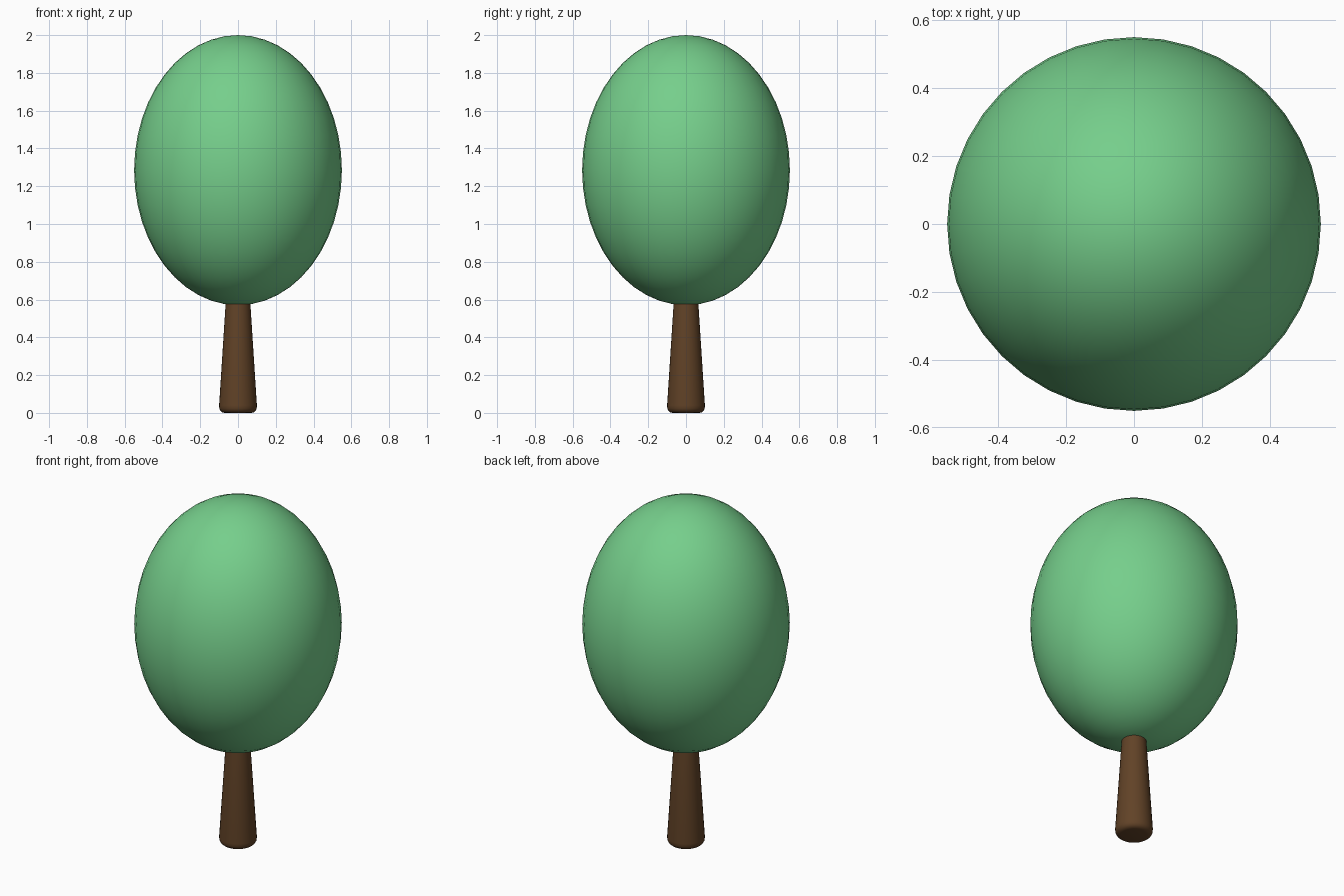
import bpy, bmesh
from math import cos, sin, pi, radians

if "Cube" in bpy.data.objects:
    bpy.data.objects.remove(bpy.data.objects["Cube"])


def material(name, rgb):
    mat = bpy.data.materials.new(name)
    mat.diffuse_color = (*rgb, 1.0)
    mat.use_nodes = True
    mat.node_tree.nodes["Principled BSDF"].inputs["Base Color"].default_value = mat.diffuse_color
    return mat


def lathe(name, profile, sides, mat, angle):
    """Revolve (radius, z) points, ordered bottom to top, around the z axis."""
    bm = bmesh.new()
    rings = []
    for r, z in profile:
        if r < 1e-5:
            rings.append([bm.verts.new((0, 0, z))] * sides)
        else:
            rings.append([bm.verts.new((r * cos(2 * pi * i / sides),
                                        r * sin(2 * pi * i / sides), z))
                          for i in range(sides)])
    for low, high in zip(rings, rings[1:]):
        for i in range(sides):
            j = (i + 1) % sides
            bm.faces.new(dict.fromkeys((low[i], low[j], high[j], high[i])))
    if profile[0][0] > 1e-5:
        bm.faces.new(rings[0][::-1])
    if profile[-1][0] > 1e-5:
        bm.faces.new(rings[-1])
    bmesh.ops.recalc_face_normals(bm, faces=bm.faces)
    mesh = bpy.data.meshes.new(name)
    bm.to_mesh(mesh)
    bm.free()
    mesh.materials.append(mat)
    obj = bpy.data.objects.new(name, mesh)
    bpy.context.collection.objects.link(obj)
    bpy.ops.object.select_all(action='DESELECT')
    obj.select_set(True)
    bpy.context.view_layer.objects.active = obj
    bpy.ops.object.shade_smooth_by_angle(angle=radians(angle))
    return obj


leaf_green = material("leaf_green", (0.18, 0.62, 0.26))
bark_brown = material("bark_brown", (0.12, 0.055, 0.02))

# Tapered trunk with a rounded foot, running up into the crown
trunk_profile = [(0.07, 0.0), (0.083, 0.003), (0.093, 0.011),
                 (0.099, 0.023), (0.1, 0.04), (0.066, 0.57), (0.063, 0.62)]
lathe("trunk", trunk_profile, 32, bark_brown, 40)

# Egg-shaped crown
rows = 24
crown_profile = [(0.55 * sin(pi * k / rows), 1.285 - 0.715 * cos(pi * k / rows))
                 for k in range(rows + 1)]
lathe("crown", crown_profile, 40, leaf_green, 60)
